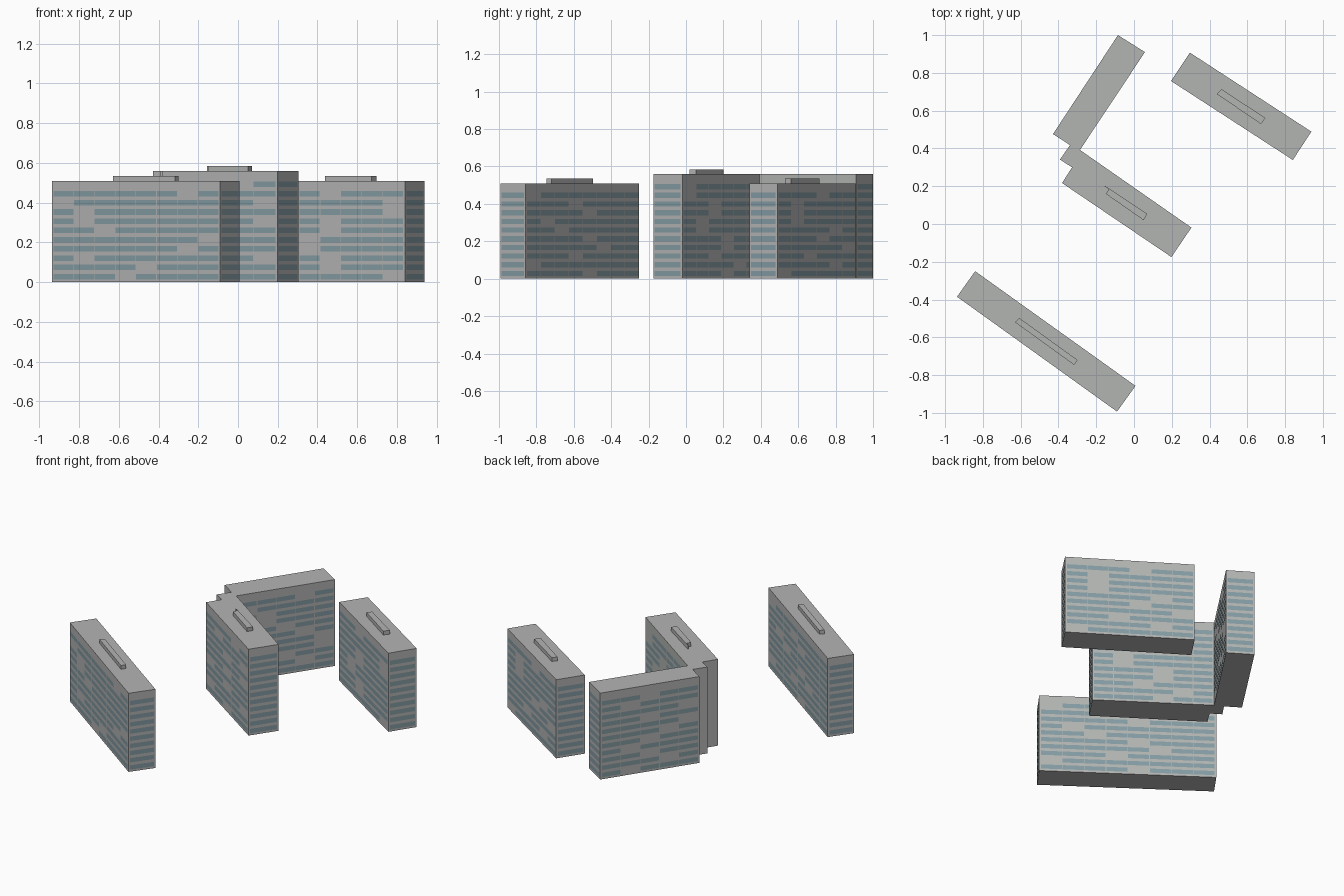
import bpy
import bmesh
import random
from mathutils import Vector

random.seed(4)

default_cube = bpy.data.objects.get("Cube")
if default_cube:
    bpy.data.objects.remove(default_cube, do_unlink=True)

STOREY = 0.0464      # floor to floor height
BAY = 0.13           # length of one window bay
SILL = 0.014         # bottom of the lowest window band
BAND = 0.028         # height of a window band


def make_material(name, colour):
    material = bpy.data.materials.new(name)
    material.use_nodes = True
    material.diffuse_color = (*colour, 1)
    shader = material.node_tree.nodes["Principled BSDF"]
    shader.inputs["Base Color"].default_value = (*colour, 1)
    return material


concrete = make_material("concrete_grey", (0.45, 0.46, 0.45))
glass = make_material("window_blue_grey", (0.23, 0.33, 0.37))


def finish(name, bm, material):
    mesh = bpy.data.meshes.new(name)
    bm.to_mesh(mesh)
    bm.free()
    mesh.materials.append(material)
    obj = bpy.data.objects.new(name, mesh)
    bpy.context.collection.objects.link(obj)
    return obj


def make_prism(name, outline, bottom, top):
    """Extrude a counter-clockwise floor plan into a solid block."""
    bm = bmesh.new()
    face = bm.faces.new([bm.verts.new((x, y, bottom)) for x, y in outline])
    extruded = bmesh.ops.extrude_face_region(bm, geom=[face], use_keep_orig=True)
    raised = [v for v in extruded["geom"] if isinstance(v, bmesh.types.BMVert)]
    bmesh.ops.translate(bm, verts=raised, vec=(0, 0, top - bottom))
    bmesh.ops.recalc_face_normals(bm, faces=bm.faces)
    return finish(name, bm, concrete)


def make_windows(name, outline, storeys):
    """Lay rows of window bands on every long enough wall of a floor plan."""
    bm = bmesh.new()
    for i, corner in enumerate(outline):
        start = Vector((*corner, 0))
        end = Vector((*outline[(i + 1) % len(outline)], 0))
        length = (end - start).length
        if length < 0.15:
            continue
        along = (end - start).normalized()
        outward = Vector((along.y, -along.x, 0))
        bays = max(1, round(length / BAY))
        margin = 0.008
        width = (length - 2 * margin) / bays
        for storey in range(storeys):
            z = SILL + storey * STOREY
            blank = random.randrange(bays) if bays > 1 else None
            for bay in range(bays):
                if bay == blank:
                    continue
                left = margin + bay * width + 0.002
                right = left + width - 0.004
                points = [(left, z), (right, z), (right, z + BAND), (left, z + BAND)]
                bm.faces.new([
                    bm.verts.new(start + along * u + outward * 0.0015 + Vector((0, 0, h)))
                    for u, h in points])
    return finish(name, bm, glass)


def make_building(name, outline, height, storeys, roof_outline):
    make_prism(name + "_block", outline, 0, height)
    make_windows(name + "_windows", outline, storeys)
    make_prism(name + "_roof_housing", roof_outline, height, height + 0.025)


# Long front slab
make_building(
    "front_building",
    [(-0.937, -0.385), (-0.09, -0.993), (0.008, -0.857), (-0.841, -0.25)],
    0.51, 10,
    [(-0.63, -0.52), (-0.317, -0.746), (-0.299, -0.72), (-0.608, -0.497)])

# Slab at the back on the left
make_building(
    "back_building",
    [(0.196, 0.757), (0.841, 0.339), (0.939, 0.489), (0.296, 0.907)],
    0.51, 10,
    [(0.439, 0.688), (0.672, 0.529), (0.696, 0.561), (0.463, 0.714)])

# Taller angled building: two wings joined by a narrow link
make_building(
    "angled_building",
    [(-0.381, 0.217), (0.198, -0.175), (0.304, -0.019), (-0.286, 0.392),
     (0.058, 0.91), (-0.085, 1.0), (-0.429, 0.476), (-0.339, 0.418),
     (-0.392, 0.341), (-0.328, 0.3)],
    0.56, 11,
    [(-0.148, 0.159), (0.051, 0.02), (0.07, 0.053), (-0.132, 0.188)])

# Thin screen wall beside the taller roof housing
make_prism(
    "roof_screen",
    [(-0.156, 0.199), (-0.134, 0.186), (-0.132, 0.188), (-0.154, 0.201)],
    0.56, 0.585)
